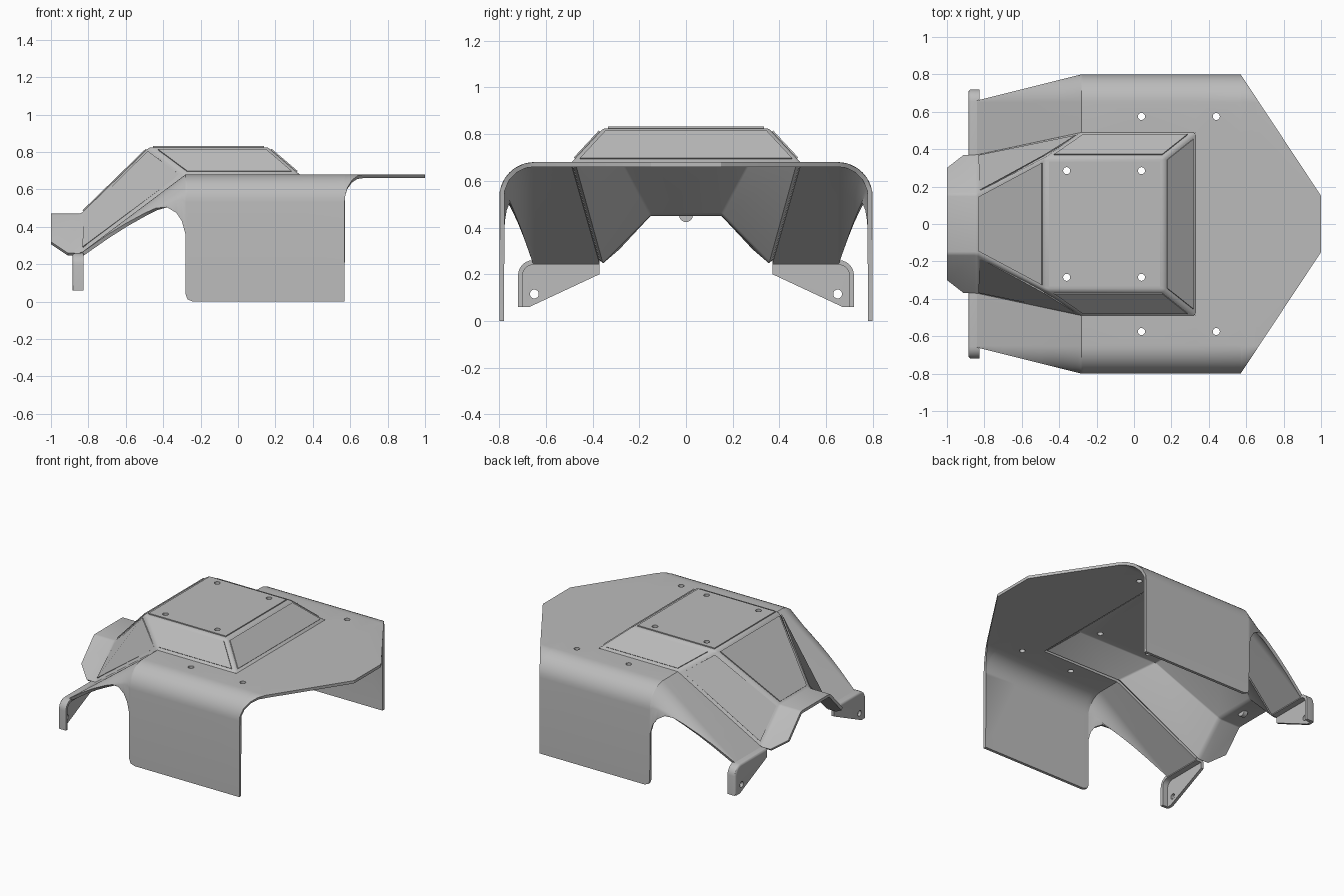
import bpy, bmesh, math
from mathutils import Matrix

if "Cube" in bpy.data.objects:
    bpy.data.objects.remove(bpy.data.objects["Cube"])

steel = bpy.data.materials.new("grey_steel")
steel.use_nodes = True
GREY = (0.5, 0.5, 0.5, 1)
steel.diffuse_color = GREY
steel.node_tree.nodes["Principled BSDF"].inputs["Base Color"].default_value = GREY

SHEET = 0.02      # sheet thickness
TOP = 0.68        # deck height
SIDE = 0.8        # half width
BEND = 0.15       # bend radius between deck and side wall
FOLD = -0.28      # where the deck folds down into the wings
NOSE = -0.84      # lower end of the wings


def make(name, bm):
    mesh = bpy.data.meshes.new(name)
    bm.to_mesh(mesh)
    bm.free()
    ob = bpy.data.objects.new(name, mesh)
    bpy.context.collection.objects.link(ob)
    mesh.materials.append(steel)
    return ob


def add_mod(ob, kind, **settings):
    mod = ob.modifiers.new(kind.title(), kind)
    for key, value in settings.items():
        setattr(mod, key, value)


def mirror_y(ob):
    add_mod(ob, 'MIRROR', use_axis=(False, True, False), merge_threshold=0.0005)


def finish(ob, cutter=None):
    if cutter:
        add_mod(ob, 'BOOLEAN', object=cutter, operation='DIFFERENCE', solver='EXACT')
    bpy.ops.object.select_all(action='DESELECT')
    ob.select_set(True)
    bpy.context.view_layer.objects.active = ob
    for mod in list(ob.modifiers):
        bpy.ops.object.modifier_apply(modifier=mod.name)
    bpy.ops.object.shade_smooth_by_angle(angle=math.radians(30))


# Drill for the bolt holes: vertical ones in the deck, lengthwise ones in the tabs
bm = bmesh.new()
drills = [(x, y, 0.7, 0) for x, y in ((0.04, 0.575), (0.44, 0.575), (-0.36, 0.285), (0.04, 0.285))]
drills.append((-0.88, 0.65, 0.115, math.pi / 2))
for x, y, z, turn in drills:
    for s in (1, -1):
        place = Matrix.Translation((x, s * y, z)) @ Matrix.Rotation(turn, 4, 'Y')
        bmesh.ops.create_cone(bm, cap_ends=True, segments=20, radius1=0.019,
                              radius2=0.019, depth=0.4, matrix=place)
drill = make("hole_cutter", bm)
drill.hide_render = True


# Main shell: deck, bent side walls, sloping wings and pointed tail
def half_width(x):
    if x < FOLD:
        return SIDE + (x - FOLD) * 0.25
    return SIDE - max(0, x - 0.57) * 1.51


def section(x, low):
    """Cross-section from the centre line out and down to the height low."""
    w = half_width(x)
    z = TOP + min(0, x - FOLD) * 0.75
    stretch = 1 + 0.25 * min(1, max(0, (FOLD - x) / 0.1))
    inner = 0.49 + min(0, x - FOLD) * 0.214
    flat = SIDE - BEND
    points = [(x, 0, z), (x, min(inner, w), z)]
    reach = math.asin(min(1, max(0, (w - flat) / BEND)))
    for k in range(11):
        a = reach * k / 10
        points.append((x, min(w, flat + BEND * math.sin(a)),
                       z - BEND * stretch * (1 - math.cos(a))))
    points.append((x, w, min(low, points[-1][2])))
    return points


NONE = 9
stations = [(NOSE, NONE), (-0.7, NONE), (-0.6, NONE), (-0.5, NONE), (-0.44, 0.515),
            (-0.38, 0.505), (-0.33, 0.475), (-0.3, 0.43), (-0.281, 0.36), (FOLD, 0.04),
            (-0.27, 0.012), (-0.24, 0), (0.33, 0), (0.57, 0), (0.572, NONE), (0.585, NONE),
            (0.61, NONE), (0.64, NONE), (0.67, NONE), (1, NONE)]
bm = bmesh.new()
grid = [[bm.verts.new(p) for p in section(x, low)] for x, low in stations]
for i in range(len(grid) - 1):
    first = 1 if stations[i][0] < 0.32 else 0      # opening below the raised cover
    for j in range(first, len(grid[0]) - 1):
        bm.faces.new((grid[i][j], grid[i + 1][j], grid[i + 1][j + 1], grid[i][j + 1]))
bmesh.ops.remove_doubles(bm, verts=bm.verts, dist=0.0004)
bmesh.ops.delete(bm, geom=[v for v in bm.verts if not v.link_faces], context='VERTS')
shell = make("main_shell", bm)
mirror_y(shell)
add_mod(shell, 'SOLIDIFY', thickness=SHEET, offset=-1)
finish(shell, drill)

# Raised cover: hollow hump over the opening
corner = {
    "nose_top": (NOSE, 0.16, 0.47), "nose_base": (NOSE, 0.37, 0.26),
    "front_top": (-0.475, 0.355, 0.825), "front_base": (FOLD, 0.49, TOP),
    "rear_top": (0.16, 0.355, 0.825), "rear_base": (0.33, 0.49, TOP),
    "lip_top": (-1, 0.16, 0.47), "lip_mid": (-1, 0.3, 0.32), "lip_base": (-0.91, 0.37, 0.26),
}
centre_faces = [("nose_top", "front_top"), ("front_top", "rear_top"), ("rear_top", "rear_base")]
side_faces = [("nose_base", "front_base", "front_top", "nose_top"),
              ("front_base", "rear_base", "rear_top", "front_top")]
lip_centre = [("lip_top", "nose_top")]
lip_side = [("lip_base", "nose_base", "nose_top", "lip_top", "lip_mid")]


def cover_mesh(centres, sides):
    bm = bmesh.new()
    vert = {(n, s): bm.verts.new((x, s * y, z)) for n, (x, y, z) in corner.items() for s in (1, -1)}
    for a, b in centres:
        bm.faces.new((vert[a, -1], vert[b, -1], vert[b, 1], vert[a, 1]))
    for names in sides:
        bm.faces.new([vert[n, -1] for n in names])
        bm.faces.new([vert[n, 1] for n in reversed(names)])
    bmesh.ops.delete(bm, geom=[v for v in bm.verts if not v.link_faces], context='VERTS')
    return bm


cover = make("raised_cover", cover_mesh(centre_faces + lip_centre, side_faces + lip_side))
add_mod(cover, 'BEVEL', width=0.012, segments=2, limit_method='ANGLE', angle_limit=0.3)
add_mod(cover, 'SOLIDIFY', thickness=SHEET, offset=-1)
finish(cover, drill)

# Thin panels lying on the faces of the cover
bm = cover_mesh(centre_faces, side_faces)
panels = list(bm.faces)
rims = bmesh.ops.inset_individual(bm, faces=panels, thickness=0.02, use_even_offset=True)["faces"]
bmesh.ops.delete(bm, geom=rims, context='FACES')
panel = make("cover_panels", bm)
add_mod(panel, 'SOLIDIFY', thickness=0.007, offset=1)
finish(panel, drill)

# Mounting tabs: plate with a rim folded back along the top and outer edges
outline = [(0.37, 0.2), (0.37, 0.26)]
for k in range(7):
    a = math.pi / 2 * (1 - k / 6)
    outline.append((0.655 + 0.065 * math.cos(a), 0.195 + 0.065 * math.sin(a)))
outline += [(0.72, 0.06), (0.67, 0.06)]
bm = bmesh.new()
plate = [bm.verts.new((-0.885, y, z)) for y, z in outline]
back = [bm.verts.new((-0.825, y, z)) for y, z in outline[1:-1]]
bm.faces.new(plate)
for i in range(len(back) - 1):
    bm.faces.new((plate[i + 2], plate[i + 1], back[i], back[i + 1]))
tabs = make("mounting_tabs", bm)
mirror_y(tabs)
add_mod(tabs, 'BEVEL', width=0.015, segments=3, limit_method='ANGLE', angle_limit=1.0)
add_mod(tabs, 'SOLIDIFY', thickness=SHEET, offset=-1)
finish(tabs, drill)

# Small stud under the lip
bm = bmesh.new()
bmesh.ops.create_cone(bm, cap_ends=True, segments=20, radius1=0.03, radius2=0.03, depth=0.03,
                      matrix=Matrix.Translation((-0.9, 0, 0.453)) @ Matrix.Rotation(math.pi / 2, 4, 'Y'))
bmesh.ops.bisect_plane(bm, geom=bm.verts[:] + bm.edges[:] + bm.faces[:], plane_co=(0, 0, 0.455),
                       plane_no=(0, 0, 1), clear_outer=True)
finish(make("lip_stud", bm))

bpy.data.objects.remove(drill)
